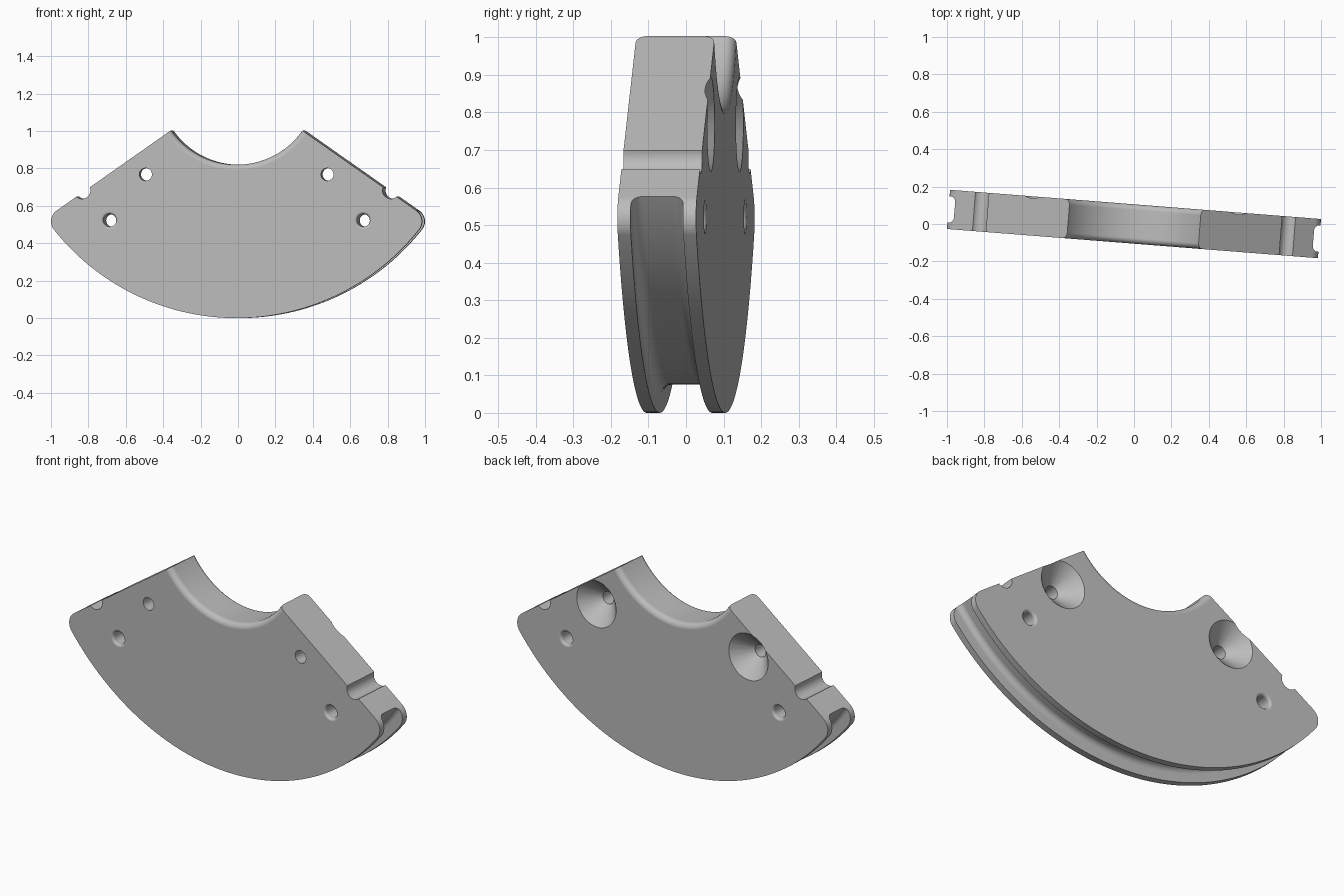
import bpy, bmesh
from math import sin, cos, pi, radians, asin
from mathutils import Matrix, Vector

cube = bpy.data.objects.get("Cube")
if cube:
    bpy.data.objects.remove(cube, do_unlink=True)

HUB = 1.25              # height of the sector's centre, also its outer radius
BORE, GROOVE = 0.43, 1.175
HALF = 0.105            # half thickness
EDGE = radians(35)      # straight sides drop this far below horizontal
CORNER, NOTCH = 0.07, 0.045

grey = bpy.data.materials.new("plain grey")
grey.use_nodes = True
grey.diffuse_color = (0.5, 0.5, 0.5, 1)
grey.node_tree.nodes["Principled BSDF"].inputs["Base Color"].default_value = (0.5, 0.5, 0.5, 1)


def arc(cx, cy, r, a0, a1, n):
    return [(cx + r * cos(a0 + (a1 - a0) * i / n), cy + r * sin(a0 + (a1 - a0) * i / n))
            for i in range(n + 1)]


def make_object(name, bm):
    bmesh.ops.recalc_face_normals(bm, faces=bm.faces)
    mesh = bpy.data.meshes.new(name)
    bm.to_mesh(mesh)
    bm.free()
    mesh.materials.append(grey)
    obj = bpy.data.objects.new(name, mesh)
    bpy.context.collection.objects.link(obj)
    return obj


def revolve(name, profile, x, z, steps, ring=False):
    """Turn (radius, depth) points about an axis along y; capped unless a ring."""
    bm = bmesh.new()
    loops = [[bm.verts.new((x + r * cos(2 * pi * s / steps), y, z + r * sin(2 * pi * s / steps)))
              for r, y in profile] for s in range(steps)]
    count = len(profile)
    for s in range(steps):
        a, b = loops[s], loops[(s + 1) % steps]
        for i in range(count if ring else count - 1):
            j = (i + 1) % count
            bm.faces.new((a[i], a[j], b[j], b[i]))
    if not ring:
        bm.faces.new([l[0] for l in loops])
        bm.faces.new([l[-1] for l in loops])
    return make_object(name, bm)


def apply_boolean(obj, cutter, operation):
    mod = obj.modifiers.new("cut", 'BOOLEAN')
    mod.operation, mod.solver, mod.object = operation, 'EXACT', cutter
    bpy.context.view_layer.objects.active = obj
    bpy.ops.object.modifier_apply(modifier=mod.name)
    bpy.data.objects.remove(cutter, do_unlink=True)


# Turned ring: rounded bore edges and a filleted groove around the rim
F, G, WALL = 0.03, 0.03, 0.07
half = arc(BORE + F, HALF - F, F, pi, pi / 2, 6)
half += [(1.35, HALF), (1.35, WALL)]
half += arc(GROOVE + G, WALL - G, G, pi / 2, pi, 6)
profile = half + [(r, -y) for r, y in reversed(half)]
body = revolve("grooved_sector", profile, 0, HUB, 192, ring=True)

# Sector outline: right half from the hub to the rim, then mirrored
along = Vector((cos(EDGE), -sin(EDGE)))
out = Vector((sin(EDGE), cos(EDGE)))
centre = Vector((0, HUB))
notch = centre + along * 1.004 + out * 0.01
swing = asin(0.01 / NOTCH)
normal = pi / 2 - EDGE
side = [tuple(centre + along * 0.2)]
side += arc(*notch, NOTCH, normal + pi / 2 + swing, normal + pi * 1.5 - swing, 14)
dip = EDGE + asin(CORNER / (HUB - CORNER))
cx, cz = (HUB - CORNER) * cos(dip), HUB - (HUB - CORNER) * sin(dip)
side += arc(cx, cz, CORNER, normal, -dip, 12)
side += arc(0, HUB, HUB, -dip, -pi / 2, 40)[1:]
outline = side + [(-x, z) for x, z in reversed(side[:-1])]

bm = bmesh.new()
face = bm.faces.new([bm.verts.new((x, -0.2, z)) for x, z in outline])
moved = bmesh.ops.extrude_face_region(bm, geom=[face])["geom"]
bmesh.ops.translate(bm, vec=(0, 0.4, 0), verts=[v for v in moved if isinstance(v, bmesh.types.BMVert)])
apply_boolean(body, make_object("sector_outline", bm), 'INTERSECT')

# Holes: deep countersinks at the back above, small eased holes below
R = 0.034
deep = [(R, -0.2), (R, HALF - 0.092), (0.126, HALF), (0.126, 0.2)]
ease = [(r, y - HALF) for r, y in arc(R + 0.014, 0.014, 0.014, -pi / 2, -pi, 4)]
eased = [(R + 0.014, -0.2)] + ease
eased += [(r, -y) for r, y in reversed(eased)]
for sign in (-1, 1):
    apply_boolean(body, revolve("countersink_cutter", deep, sign * 0.487, 0.768, 40), 'DIFFERENCE')
    apply_boolean(body, revolve("hole_cutter", eased, sign * 0.68, 0.522, 32), 'DIFFERENCE')

# Slight turn about the vertical, then smooth shading with sharp edges kept
body.data.transform(Matrix.Rotation(radians(-4.5), 4, 'Z'))
bpy.ops.object.select_all(action='DESELECT')
body.select_set(True)
bpy.context.view_layer.objects.active = body
bpy.ops.object.shade_smooth_by_angle(angle=radians(28))
weighted = body.modifiers.new("weighted_normals", 'WEIGHTED_NORMAL')
weighted.keep_sharp = True
